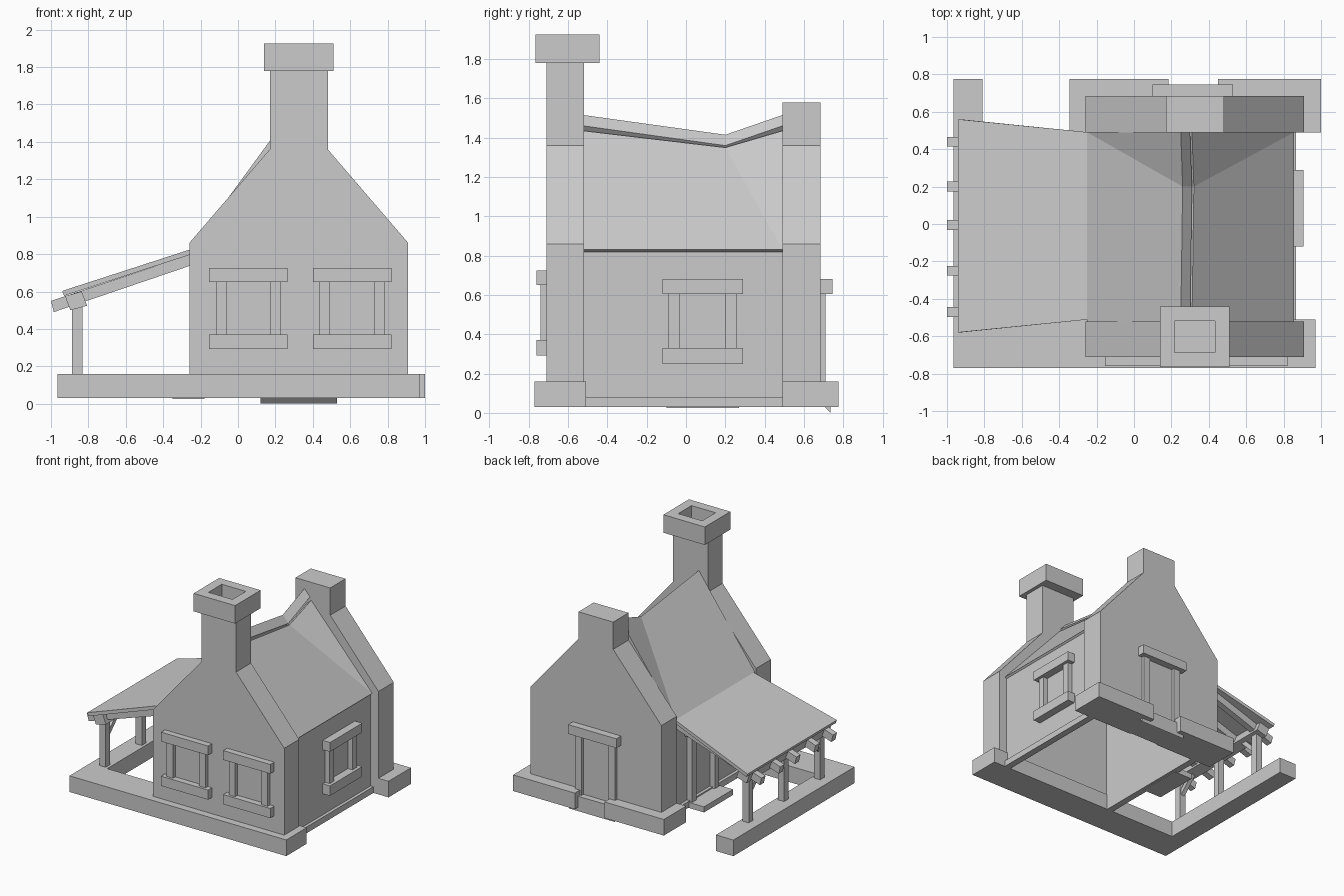
import bpy, bmesh, math
from mathutils import Vector

if "Cube" in bpy.data.objects:
    bpy.data.objects.remove(bpy.data.objects["Cube"])


def finish(name, bm):
    bmesh.ops.recalc_face_normals(bm, faces=bm.faces)
    mesh = bpy.data.meshes.new(name)
    bm.to_mesh(mesh)
    bm.free()
    ob = bpy.data.objects.new(name, mesh)
    bpy.context.collection.objects.link(ob)
    return ob


def loft(name, ring_a, ring_b):
    """Closed solid between two matching rings of points."""
    bm = bmesh.new()
    a = [bm.verts.new(p) for p in ring_a]
    b = [bm.verts.new(p) for p in ring_b]
    bm.faces.new(a)
    bm.faces.new(b)
    n = len(a)
    for i in range(n):
        j = (i + 1) % n
        bm.faces.new((a[i], a[j], b[j], b[i]))
    return finish(name, bm)


def prism(name, profile, y0, y1):
    """Extrude an (x, z) profile along y."""
    return loft(name, [(x, y0, z) for x, z in profile], [(x, y1, z) for x, z in profile])


def box(name, x0, x1, y0, y1, z0, z1):
    return prism(name, [(x0, z0), (x1, z0), (x1, z1), (x0, z1)], y0, y1)


def bar(name, p, q, width, depth):
    """Rectangular timber from p to q, width along x."""
    p, q = Vector(p), Vector(q)
    u = Vector((width / 2, 0, 0))
    v = (q - p).cross(u).normalized() * depth / 2
    ring = [u + v, u - v, -u - v, -u + v]
    return loft(name, [p + r for r in ring], [q + r for r in ring])


# stone footings
box("front_footing", -0.965, 0.97, -0.77, -0.51, 0.03, 0.16)
box("porch_footing", -0.965, -0.81, -0.51, 0.775, 0.03, 0.16)
box("back_footing_left", -0.345, 0.185, 0.49, 0.775, 0.03, 0.16)
box("back_footing_right", 0.45, 1.0, 0.49, 0.775, 0.03, 0.16)

# gable walls, with the chimney shaft in the front one
for name, y0, y1, top in (("front_gable", -0.71, -0.52, 1.78), ("back_gable", 0.49, 0.685, 1.58)):
    prism(name, [(-0.26, 0.05), (0.91, 0.05), (0.91, 0.86), (0.48, 1.36), (0.48, top),
                 (0.17, top), (0.17, 1.36), (-0.26, 0.86)], y0, y1)

# chimney cap with flue hole
bm = bmesh.new()
bm.from_mesh(box("chimney_cap", 0.14, 0.51, -0.765, -0.44, 1.78, 1.925).data)
bm.faces.ensure_lookup_table()
top = max(bm.faces, key=lambda f: f.calc_center_median().z)
bmesh.ops.inset_region(bm, faces=[top], thickness=0.11)
flue = bmesh.ops.extrude_discrete_faces(bm, faces=[top])["faces"][0]
bmesh.ops.translate(bm, verts=flue.verts, vec=(0, 0, -0.13))
bm.to_mesh(bpy.data.objects["chimney_cap"].data)
bm.free()

# side walls and their low ledges
for side, inner, outer, ledge in (("right", 0.81, 0.84, 0.865), ("left", -0.16, -0.19, -0.215)):
    box(side + "_wall", inner, outer, -0.52, 0.49, 0.03, 0.82)
    box(side + "_ledge", outer, ledge, -0.52, 0.49, 0.03, 0.08)


# sagging roof panels: straight eave, ridge dipping at y = 0.2
def roof_panel(name, eave_top, ridge_top, ridge_low, eave_low, sag):
    bm = bmesh.new()

    def layer(e, r):
        pts = [(e[0], -0.52, e[1]), (r[0], -0.52, r[1]), (r[0] + 0.01, 0.2, r[1] - sag),
               (r[0], 0.49, r[1]), (e[0], 0.49, e[1])]
        return [bm.verts.new(p) for p in pts]
    a, b = layer(eave_top, ridge_top), layer(eave_low, ridge_low)
    for s in (a, b):
        bm.faces.new((s[0], s[1], s[2], s[4]))
        bm.faces.new((s[2], s[3], s[4]))
    for i in range(5):
        j = (i + 1) % 5
        bm.faces.new((a[i], a[j], b[j], b[i]))
    finish(name, bm)


roof_panel("left_roof", (-0.25, 0.83), (0.25, 1.515), (0.30, 1.46), (-0.19, 0.80), 0.1)
roof_panel("right_roof", (0.855, 0.83), (0.31, 1.435), (0.27, 1.40), (0.825, 0.808), 0.085)

# front windows
for n, cx in enumerate((0.055, 0.61)):
    w = f"front_window_{n}_"
    box(w + "lintel", cx - 0.21, cx + 0.21, -0.76, -0.70, 0.65, 0.725)
    box(w + "sill", cx - 0.21, cx + 0.21, -0.76, -0.70, 0.292, 0.37)
    for s in (-1, 1):
        px = cx + s * 0.145
        box(w + f"post_{s}", px - 0.028, px + 0.028, -0.74, -0.70, 0.37, 0.65)

# right window and left porch door share a position along y
box("right_window_lintel", 0.83, 0.905, -0.12, 0.29, 0.605, 0.68)
box("right_window_sill", 0.83, 0.905, -0.12, 0.29, 0.25, 0.33)
box("porch_door_lintel", -0.245, -0.18, -0.12, 0.29, 0.605, 0.68)
box("porch_door_step", -0.35, -0.18, -0.10, 0.27, 0.025, 0.07)
for s in (-1, 1):
    y = 0.085 + s * 0.145
    box(f"right_window_post_{s}", 0.83, 0.88, y - 0.028, y + 0.028, 0.33, 0.605)
    box(f"porch_door_post_{s}", -0.235, -0.18, y - 0.028, y + 0.028, 0.05, 0.605)

# back door
box("back_door_lintel", 0.10, 0.53, 0.675, 0.745, 0.605, 0.68)
prism("back_door_step", [(0.12, 0.03), (0.53, 0.03), (0.53, 0.12), (0.12, 0.12)], 0.50, 0.735)
loft("step_tip", [(0.12, 0.705, 0.03), (0.12, 0.735, 0.03), (0.12, 0.735, 0.0)],
     [(0.53, 0.705, 0.03), (0.53, 0.735, 0.03), (0.53, 0.735, 0.0)])
for s in (-1, 1):
    px = 0.315 + s * 0.15
    box(f"back_door_post_{s}", px - 0.03, px + 0.03, 0.675, 0.71, 0.12, 0.605)

# porch roof, flaring toward its outer edge
loft("porch_roof",
     [(-0.24, -0.51, 0.83), (-0.94, -0.58, 0.603), (-0.93, -0.58, 0.577), (-0.24, -0.51, 0.802)],
     [(-0.24, 0.49, 0.83), (-0.94, 0.56, 0.603), (-0.93, 0.56, 0.577), (-0.24, 0.49, 0.802)])

# rafters
for n, y in enumerate((-0.47, -0.25, -0.005, 0.2, 0.44)):
    prism(f"rafter_{n}", [(-1.0, 0.55), (-0.985, 0.49), (-0.22, 0.75), (-0.22, 0.81)],
          y - 0.026, y + 0.026)

# tilted porch beam, posts and braces
beam = [(-0.866 + 0.047 * math.sqrt(2) * math.cos(a), 0.55 + 0.047 * math.sin(a) * math.sqrt(2) * 0.85)
        for a in (math.radians(63 + 90 * k) for k in range(4))]
prism("porch_beam", beam, -0.53, 0.51)
for n, y in enumerate((-0.47, -0.01, 0.44)):
    bar(f"porch_post_{n}", (-0.86, y, 0.155), (-0.86, y, 0.53), 0.055, 0.055)
for n, (y, d) in enumerate(((-0.47, 1), (0.44, -1))):
    bar(f"porch_brace_{n}", (-0.86, y, 0.38), (-0.86, y + d * 0.15, 0.53), 0.035, 0.035)
